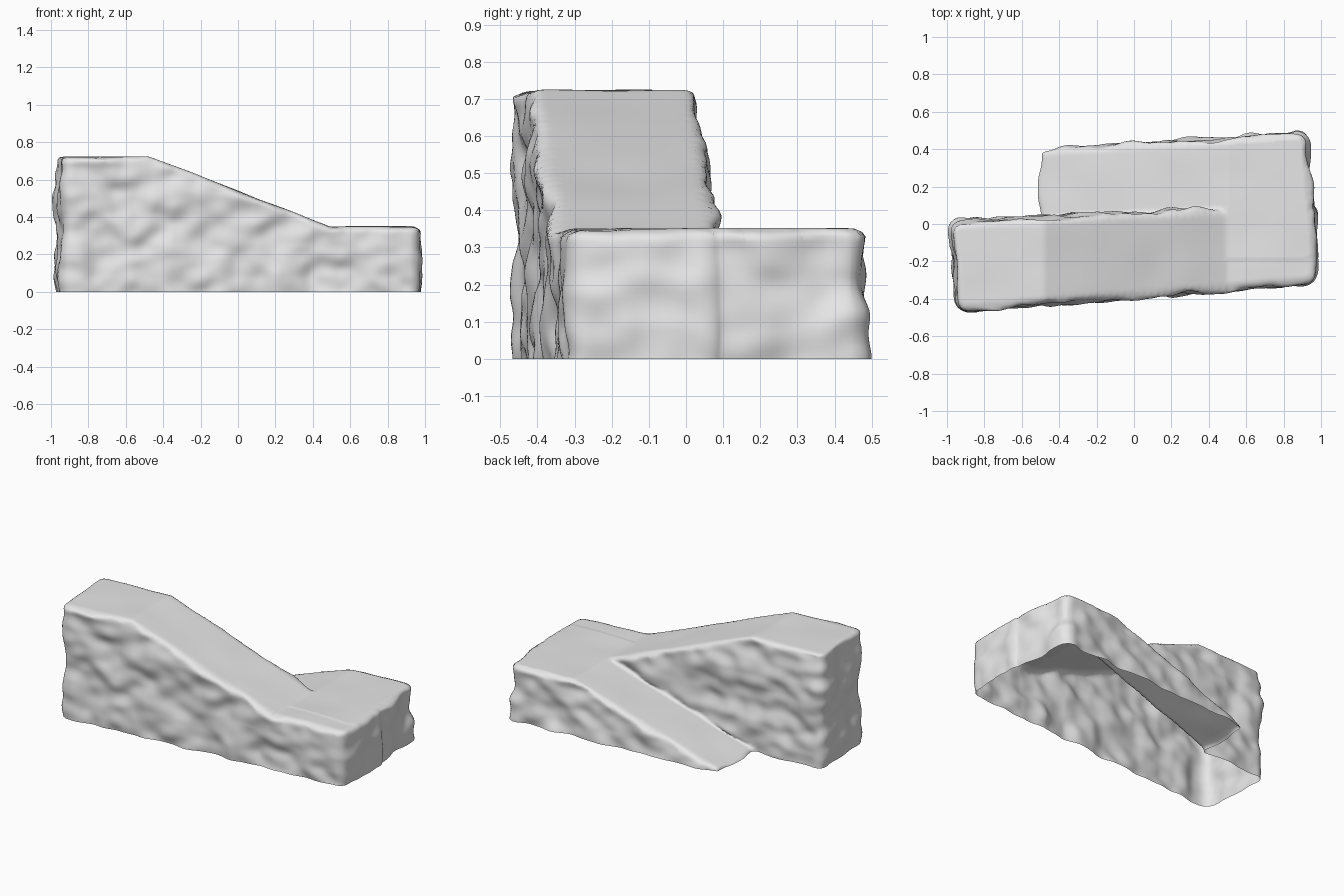
import bpy, bmesh
from mathutils import Vector, noise

if "Cube" in bpy.data.objects:
    bpy.data.objects.remove(bpy.data.objects["Cube"], do_unlink=True)

stone = bpy.data.materials.new("grey stone")
stone.use_nodes = True
stone.diffuse_color = (0.8, 0.8, 0.8, 1)
stone.node_tree.nodes["Principled BSDF"].inputs["Base Color"].default_value = (0.8, 0.8, 0.8, 1)

BASE = -0.15   # blocks start below ground and are trimmed at z = 0


def line(a, b):
    """Straight edge y(x) through two points."""
    return lambda x: a[1] + (b[1] - a[1]) * (x - a[0]) / (b[0] - a[0])


def block(bm, profile, front, back, left_slant, right_slant):
    """Extrude an x-z profile between two edge lines, with slanted, rounded ends."""
    def slant(x):
        return left_slant if x < -0.9 else right_slant if x > 0.9 else 0
    near = [bm.verts.new((x, front(x), z)) for x, z in profile]
    far = [bm.verts.new((x - slant(x), back(x), z)) for x, z in profile]
    bm.faces.new(near)
    bm.faces.new(far[::-1])
    n = len(profile)
    for i in range(n):
        j = (i + 1) % n
        bm.faces.new((near[j], near[i], far[i], far[j]))
    corners = [e for v in near + far for e in v.link_edges
               if abs(v.co.x) > 0.85 and v.co.z == min(w.co.z for w in e.verts)
               and abs(e.verts[0].co.z - e.verts[1].co.z) > 0.1]
    bmesh.ops.bevel(bm, geom=list(set(corners)), offset=0.045, segments=3,
                    profile=0.5, affect='EDGES')


bm = bmesh.new()
# tall upper ramp along the front
block(bm, [(-0.93, BASE), (0.965, BASE), (0.965, 0.347), (0.5, 0.347), (-0.48, 0.723), (-0.93, 0.723)],
      line((-0.92, -0.45), (0.97, -0.305)), line((-0.95, 0.0), (0.5, 0.07)), 0.04, 0)
# landing and lower ramp along the back
block(bm, [(-0.5, BASE), (0.97, BASE), (0.97, 0.35), (0.5, 0.35), (-0.5, 0.012)],
      line((-0.5, -0.2), (0.98, -0.2)), line((-0.5, 0.39), (0.93, 0.475)), 0, 0.06)
bmesh.ops.recalc_face_normals(bm, faces=bm.faces)
mesh = bpy.data.meshes.new("rock_ramp")
bm.to_mesh(mesh)
bm.free()
ramp = bpy.data.objects.new("rock_ramp", mesh)
bpy.context.collection.objects.link(ramp)
bpy.context.view_layer.objects.active = ramp
ramp.select_set(True)

# round the rims, then fuse both blocks into one skin
bevel = ramp.modifiers.new("rim", 'BEVEL')
bevel.width, bevel.segments = 0.018, 2
bevel.limit_method, bevel.angle_limit = 'ANGLE', 0.9
remesh = ramp.modifiers.new("fuse", 'REMESH')
remesh.mode, remesh.voxel_size = 'VOXEL', 0.014
for name in ("rim", "fuse"):
    bpy.ops.object.modifier_apply(modifier=name)

# craggy walls pushed sideways by noise; tops only undulate gently
bm = bmesh.new()
bm.from_mesh(ramp.data)
bm.normal_update()
moves = []
for v in bm.verts:
    side = Vector((v.normal.x, v.normal.y, 0))
    steep = max(0, side.length - 0.4) / 0.6
    p = v.co
    lumps = noise.noise(p * 5) * 0.028
    crags = noise.noise(Vector((p.x * 9, p.y * 9, p.z * 12))) * 0.016
    swell = Vector((0, 0, noise.noise(p * 4) * 0.006 * max(0, v.normal.z)))
    moves.append(side * steep * (0.012 + lumps + crags) + swell)
for v, move in zip(bm.verts, moves):
    v.co += move

# open underside
bmesh.ops.bisect_plane(bm, geom=bm.verts[:] + bm.edges[:] + bm.faces[:],
                       plane_co=(0, 0, 0), plane_no=(0, 0, 1), clear_inner=True)
for f in bm.faces:
    f.smooth = True
bm.to_mesh(ramp.data)
bm.free()
ramp.data.materials.clear()
ramp.data.materials.append(stone)
